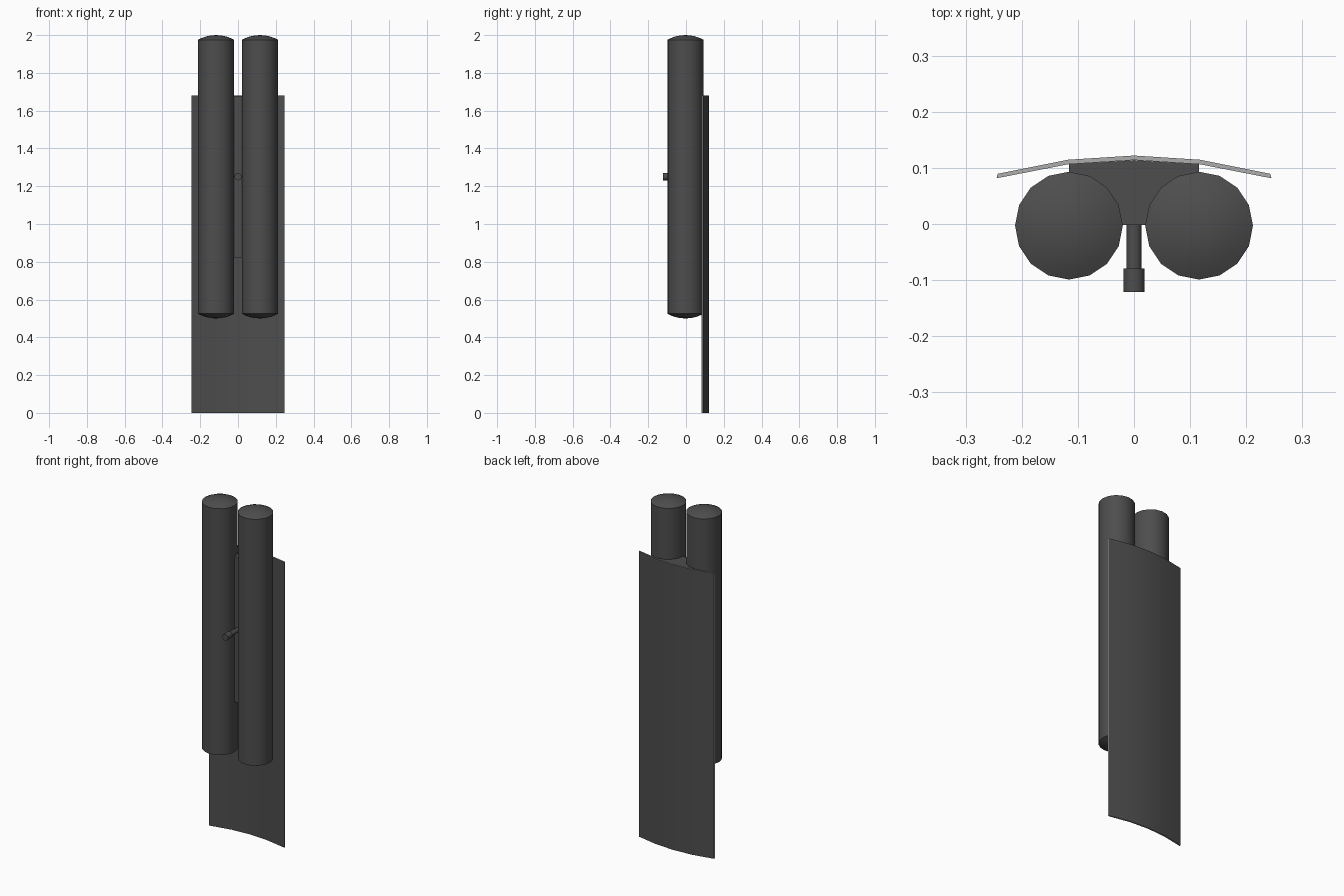
import bpy, bmesh, math
from mathutils import Matrix

if "Cube" in bpy.data.objects:
    bpy.data.objects.remove(bpy.data.objects["Cube"])


def material(name, v):
    m = bpy.data.materials.new(name)
    m.diffuse_color = (v, v, v, 1)
    m.use_nodes = True
    m.node_tree.nodes["Principled BSDF"].inputs["Base Color"].default_value = m.diffuse_color
    return m


DARK = material("dark grey", 0.075)
LIGHT = material("light grey", 0.42)


def finish(name, bm, mats=(DARK,), angle=35):
    bmesh.ops.recalc_face_normals(bm, faces=bm.faces)
    me = bpy.data.meshes.new(name)
    bm.to_mesh(me)
    bm.free()
    for m in mats:
        me.materials.append(m)
    me.shade_smooth()
    me.set_sharp_from_angle(angle=math.radians(angle))
    ob = bpy.data.objects.new(name, me)
    bpy.context.collection.objects.link(ob)
    return ob


def lathe(bm, profile, sides):
    """Spin (radius, z) points round the z axis, joining poles to a point."""
    rings = []
    for r, z in profile:
        n = sides if r > 1e-5 else 1
        rings.append([bm.verts.new((r * math.cos(2 * math.pi * i / sides),
                                    r * math.sin(2 * math.pi * i / sides), z))
                      for i in range(n)])
    for a, b in zip(rings, rings[1:]):
        for i in range(sides):
            j = (i + 1) % sides
            quad = [a[i % len(a)], a[j % len(a)], b[j % len(b)], b[i % len(b)]]
            bm.faces.new(list(dict.fromkeys(quad)))


# Twin tanks with shallow domed ends
R, SAG, LOW, HIGH = 0.096, 0.025, 0.5, 2.0
sphere = (R * R + SAG * SAG) / (2 * SAG)
dome = []
for t in (0, 0.3, 0.55, 0.8, 1):
    r = R * t
    dome.append((r, sphere - math.sqrt(sphere ** 2 - r ** 2)))
profile = [(r, LOW + h) for r, h in dome] + [(r, HIGH - h) for r, h in reversed(dome)]
for side, label in ((-1, "left"), (1, "right")):
    bm = bmesh.new()
    lathe(bm, profile, 16)
    tank = finish(label + "_tank", bm)
    tank.location = (side * 0.116, -0.003, 0)

# Curved back plate, with pale cut edges
outer = [(-0.243, 0.0895), (-0.118, 0.1145), (0, 0.122), (0.118, 0.1145), (0.243, 0.0895)]
inner = [(-0.245, 0.0815), (-0.117, 0.1065), (0, 0.114), (0.117, 0.1065), (0.245, 0.0815)]
bm = bmesh.new()
rows = [[bm.verts.new((x, y, z)) for x, y in pts]
        for pts, z in ((outer, 0), (outer, 1.68), (inner, 1.68), (inner, 0))]
for k in range(4):
    a, b = rows[k], rows[(k + 1) % 4]
    for i in range(4):
        f = bm.faces.new((a[i], a[i + 1], b[i + 1], b[i]))
        f.material_index = k % 2      # top and bottom rims
for i in (0, 4):
    bm.faces.new([r[i] for r in rows]).material_index = 1
finish("back_plate", bm, (DARK, LIGHT))

# Mounting block joining the tanks to the plate
bm = bmesh.new()
section = [(-0.116, -0.002), (0.116, -0.002)] + [(x, y) for x, y in
           ((0.116, 0.1065), (0, 0.1138), (-0.116, 0.1065))]
base = bm.faces.new([bm.verts.new((x, y, 0.82)) for x, y in section])
top = bmesh.ops.extrude_face_region(bm, geom=[base])["geom"]
bmesh.ops.translate(bm, vec=(0, 0, 0.855),
                    verts=[g for g in top if isinstance(g, bmesh.types.BMVert)])
finish("mounting_block", bm, angle=20)

# Outlet pipe and its nozzle, pointing forward
for name, r, y0, y1 in (("outlet_pipe", 0.0135, -0.08, 0.0), ("nozzle", 0.019, -0.121, -0.079)):
    bm = bmesh.new()
    bmesh.ops.create_cone(bm, cap_ends=True, segments=16, radius1=r, radius2=r, depth=y1 - y0,
                          matrix=Matrix.Translation((0, (y0 + y1) / 2, 1.25))
                          @ Matrix.Rotation(math.pi / 2, 4, "X"))
    finish(name, bm)
